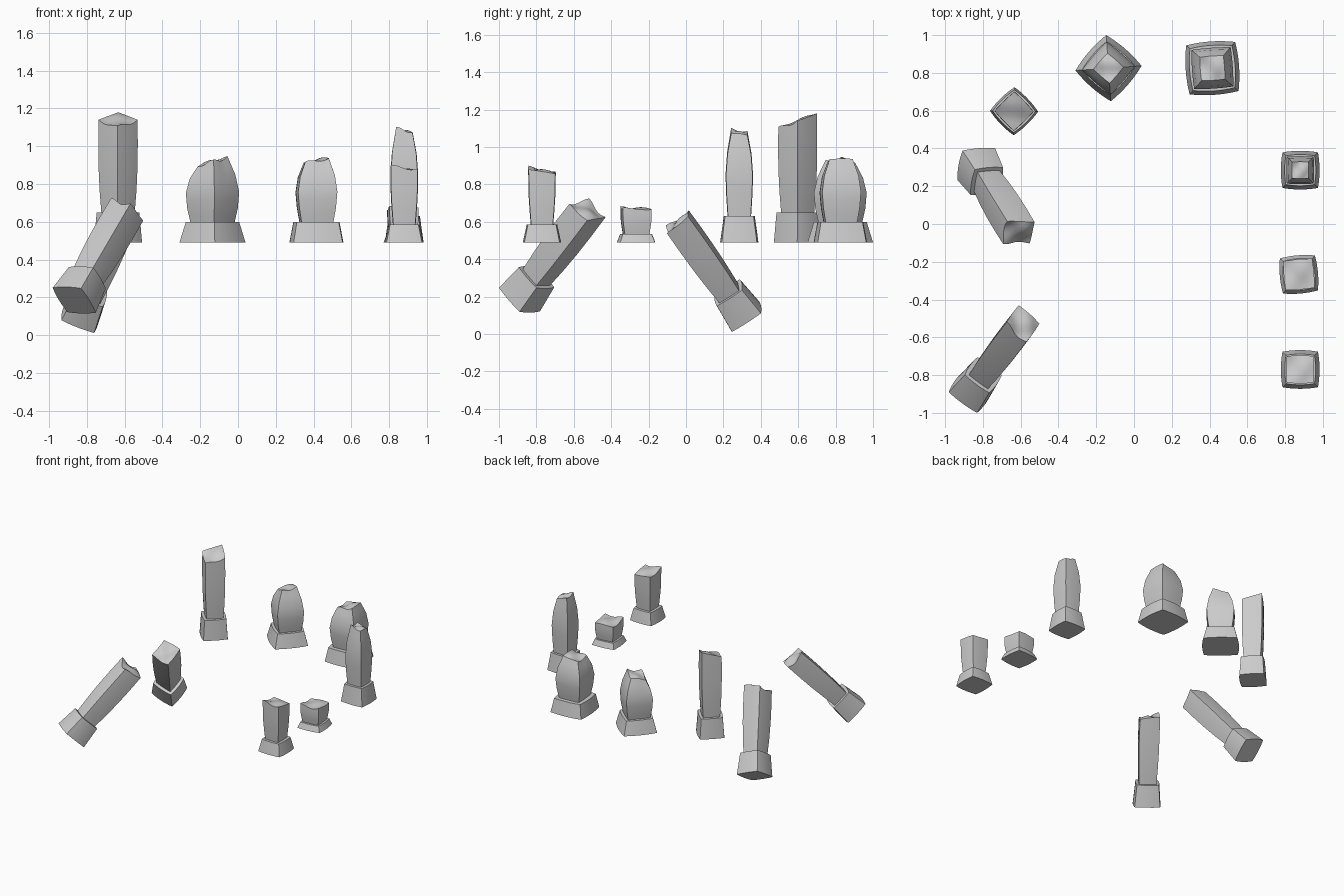
import bpy, bmesh
from math import sin, cos, radians
from mathutils import Matrix, Vector

cube = bpy.data.objects.get("Cube")
if cube:
    bpy.data.objects.remove(cube, do_unlink=True)

stone = bpy.data.materials.new("grey_stone")
stone.use_nodes = True
colour = (0.6, 0.6, 0.6, 1)
stone.diffuse_color = colour
stone.node_tree.nodes["Principled BSDF"].inputs["Base Color"].default_value = colour


def lerp_profile(radii, t):
    """Half width at height fraction t, from evenly spaced values."""
    s = t * (len(radii) - 1)
    i = min(int(s), len(radii) - 2)
    return radii[i] + (radii[i + 1] - radii[i]) * (s - i)


def block(name, radii, z0, z1, bulge, place, top=None):
    """Square block with bowed sides, a width profile and an optional broken top."""
    bm = bmesh.new()
    bmesh.ops.create_cube(bm, size=2)
    bmesh.ops.subdivide_edges(bm, edges=bm.edges[:], cuts=7, use_grid_fill=True)
    for v in bm.verts:
        a, b, c = v.co
        t = (c + 1) / 2
        r = lerp_profile(radii, t)
        rise = top(a, b) * t ** 3 if top else 0
        v.co = (a * r * (1 + bulge * (1 - b * b)),
                b * r * (1 + bulge * (1 - a * a)),
                z0 + t * (z1 - z0) + rise)
    mesh = bpy.data.meshes.new(name)
    bm.to_mesh(mesh)
    bm.free()
    mesh.materials.append(stone)
    obj = bpy.data.objects.new(name, mesh)
    bpy.context.collection.objects.link(obj)
    obj.matrix_world = place
    bpy.ops.object.select_all(action='DESELECT')
    obj.select_set(True)
    bpy.context.view_layer.objects.active = obj
    bpy.ops.object.shade_smooth_by_angle(angle=radians(32))


def pillar(name, place, base, base_h, shaft, height, tilt=(0, 0), phase=0.0, rough=0.01):
    """Flared plinth with a broken shaft on it."""
    def top(a, b):
        return tilt[0] * a + tilt[1] * b + rough * sin(2.6 * a + phase) * cos(2.2 * b - phase)
    block(name + "_base", base, 0, base_h, 0.09, place)
    block(name + "_shaft", shaft, base_h - 0.01, height, 0.04, place, top)


def standing(x, y, turn):
    return Matrix.Translation((x, y, 0.49)) @ Matrix.Rotation(radians(turn), 4, 'Z')


def fallen(foot, axis, corner):
    """Frame whose z runs along the axis and whose (1, 1) corner points along corner."""
    z = Vector(axis).normalized()
    d = Vector(corner)
    d = (d - z * d.dot(z)).normalized()
    e = z.cross(d)
    x, y = (d - e).normalized(), (d + e).normalized()
    return Matrix.Translation(foot) @ Matrix((x, y, z)).transposed().to_4x4()


slim = (0.062, 0.069, 0.073, 0.074, 0.073)
slim_base = (0.093, 0.08)
barrel = (0.083, 0.097, 0.104, 0.092, 0.062)

# Upright pillars
pillar("tall_pillar", standing(-0.635, 0.597, 44), (0.09, 0.08), 0.16, slim, 0.65,
       (0.02, 0.02), 0.6)
pillar("back_barrel_pillar", standing(-0.135, 0.825, 49), (0.124, 0.1), 0.11,
       (0.082, 0.095, 0.1, 0.086, 0.056), 0.43, (0.011, -0.011), 1.2)
pillar("back_left_barrel_pillar", standing(0.415, 0.825, 4), (0.13, 0.111), 0.11,
       barrel, 0.435, (0.012, 0), 0.4)
pillar("left_tapered_pillar", standing(0.88, 0.285, 0), (0.094, 0.076), 0.14,
       (0.06, 0.067, 0.071, 0.063, 0.043), 0.59, (-0.01, -0.006), 0.3)
pillar("left_stump", standing(0.873, -0.267, 5), (0.093, 0.077), 0.045,
       (0.064, 0.07, 0.075, 0.077, 0.077), 0.18, (0, -0.004), 0.9)
pillar("front_left_pillar", standing(0.88, -0.77, 0), (0.094, 0.075), 0.095,
       (0.057, 0.063, 0.068, 0.07, 0.071), 0.385, (-0.006, -0.012), 0.5)

# Toppled pillars
pillar("front_fallen_pillar", fallen((-0.867, -0.89, 0.185), (0.42, 0.55, 0.72), (0.87, 0, -0.5)),
       slim_base, 0.165, slim, 0.66, (-0.012, 0.01), 0.8, 0.015)
pillar("right_fallen_pillar", fallen((-0.835, 0.317, 0.095), (0.34, -0.55, 0.77), (0.76, 0.64, 0.12)),
       slim_base, 0.165, slim, 0.66, (0.012, 0.01), 0.8, 0.015)
